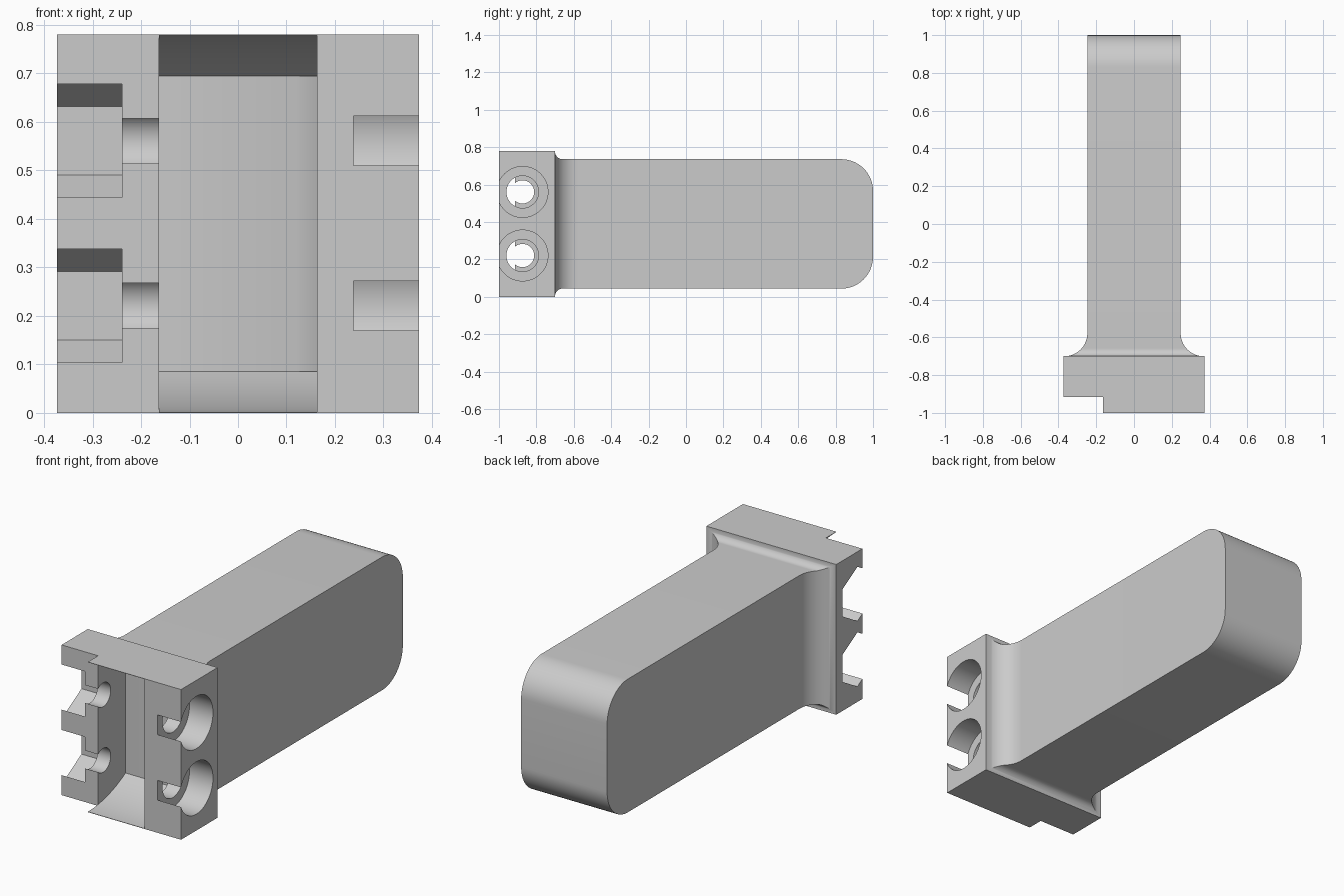
import bpy, bmesh, math

if "Cube" in bpy.data.objects:
    bpy.data.objects.remove(bpy.data.objects["Cube"], do_unlink=True)

grey = bpy.data.materials.new("plain grey")
grey.use_nodes = True
COLOUR = (0.6, 0.6, 0.6, 1)
grey.diffuse_color = COLOUR
grey.node_tree.nodes["Principled BSDF"].inputs["Base Color"].default_value = COLOUR

MID_Z = 0.39
HOLE_Y = -0.874
HOLE_Z = (0.221, 0.561)
WALL = 0.163      # half width of the front slot
STEP_Y = -0.915   # front of the recessed side


def finish(name, bm):
    bmesh.ops.recalc_face_normals(bm, faces=bm.faces)
    mesh = bpy.data.meshes.new(name)
    bm.to_mesh(mesh)
    bm.free()
    mesh.materials.append(grey)
    obj = bpy.data.objects.new(name, mesh)
    bpy.context.collection.objects.link(obj)
    return obj


def loft(name, rings):
    """Skin a list of equal-length point rings and cap both ends."""
    bm = bmesh.new()
    loops = [[bm.verts.new(p) for p in ring] for ring in rings]
    for a, b in zip(loops, loops[1:]):
        for i in range(len(a)):
            j = (i + 1) % len(a)
            bm.faces.new((a[i], a[j], b[j], b[i]))
    bm.faces.new(loops[0])
    bm.faces.new(loops[-1])
    return finish(name, bm)


def prism_x(name, profile, x0, x1):
    return loft(name, [[(x, y, z) for y, z in profile] for x in (x0, x1)])


def box(name, x0, x1, y0, y1, z0, z1):
    return prism_x(name, [(y0, z0), (y1, z0), (y1, z1), (y0, z1)], x0, x1)


def bore(name, z, radius, x0, x1, sides=64):
    # first corner points straight up, so a six-sided bore stands on a corner
    turn = [2 * math.pi * i / sides for i in range(sides)]
    return prism_x(name, [(HOLE_Y + radius * math.sin(t), z + radius * math.cos(t))
                          for t in turn], x0, x1)


def combine(obj, other, operation):
    mod = obj.modifiers.new(operation.lower(), "BOOLEAN")
    mod.operation = operation
    mod.solver = "EXACT"
    mod.object = other
    bpy.context.view_layer.objects.active = obj
    bpy.ops.object.modifier_apply(modifier=mod.name)
    bpy.data.objects.remove(other, do_unlink=True)


# Arm: rectangular sections with a flared root and a rounded far end
def flare(y, radius):
    d = max(0.0, radius - (y + 0.7))
    return radius - math.sqrt(max(0.0, radius ** 2 - min(d, radius) ** 2))


STEPS = 16
SIDE, EDGE, NOSE = 0.122, 0.04, 0.17
quarter = [math.pi / 2 * i / STEPS for i in range(STEPS + 1)]
stations = {-0.75}
stations.update(round(-0.7 + r * (1 - math.cos(t)), 5) for r in (SIDE, EDGE) for t in quarter)
stations.update(round(1 - NOSE + NOSE * math.sin(t), 5) for t in quarter)
sections = []
for y in sorted(stations):
    half_x = 0.247 + flare(y, SIDE)
    d = max(0.0, y - (1 - NOSE))
    half_z = 0.346 + flare(y, EDGE) - (NOSE - math.sqrt(max(0.0, NOSE ** 2 - d ** 2)))
    sections.append([(sx * half_x, y, MID_Z + sz * half_z)
                     for sx, sz in ((-1, -1), (1, -1), (1, 1), (-1, 1))])
arm = loft("arm", sections)

# Mounting block joined to the arm
body = box("mounting_arm", -0.373, 0.373, -1, -0.7, 0, 2 * MID_Z)
combine(body, arm, "UNION")

# Recessed step on the right side
combine(body, box("step_cutter", -0.5, -WALL, -1.2, STEP_Y, -0.1, 0.9), "DIFFERENCE")

# Front slot with curved floor and ceiling
ARC, SWEEP = 0.62, math.radians(30)
lower = [(-1.1, 0.002)]
for i in range(STEPS + 1):
    t = SWEEP * i / STEPS
    lower.append((-1 + ARC * math.sin(t), 0.002 + ARC * (1 - math.cos(t))))
upper = [(y, 2 * MID_Z - z) for y, z in reversed(lower)]
combine(body, prism_x("slot_cutter", lower + upper, -WALL, WALL), "DIFFERENCE")

# Shallow slanted relief along one side of the slot floor
relief = [[(x, y, z) for x, y in ((0.12, -0.69), (0.12, -0.72), (WALL, -0.72), (WALL, -0.67))]
          for z in (0.086, 2 * MID_Z - 0.086)]
combine(body, loft("relief_cutter", relief), "DIFFERENCE")

# Two bolt positions: head recess, clearance holes and hexagonal nut pocket
for z in HOLE_Z:
    for cutter in (bore("head_cutter", z, 0.136, 0.238, 0.5),
                   bore("wide_hole_cutter", z, 0.086, 0.1, 0.3),
                   bore("narrow_hole_cutter", z, 0.062, -0.3, -0.1),
                   bore("nut_cutter", z, 0.141, -0.5, -0.239, 6)):
        combine(body, cutter, "DIFFERENCE")

# Smooth curved areas, keep edges sharp
bpy.ops.object.select_all(action="DESELECT")
body.select_set(True)
bpy.context.view_layer.objects.active = body
bpy.ops.object.shade_smooth_by_angle(angle=math.radians(25))
